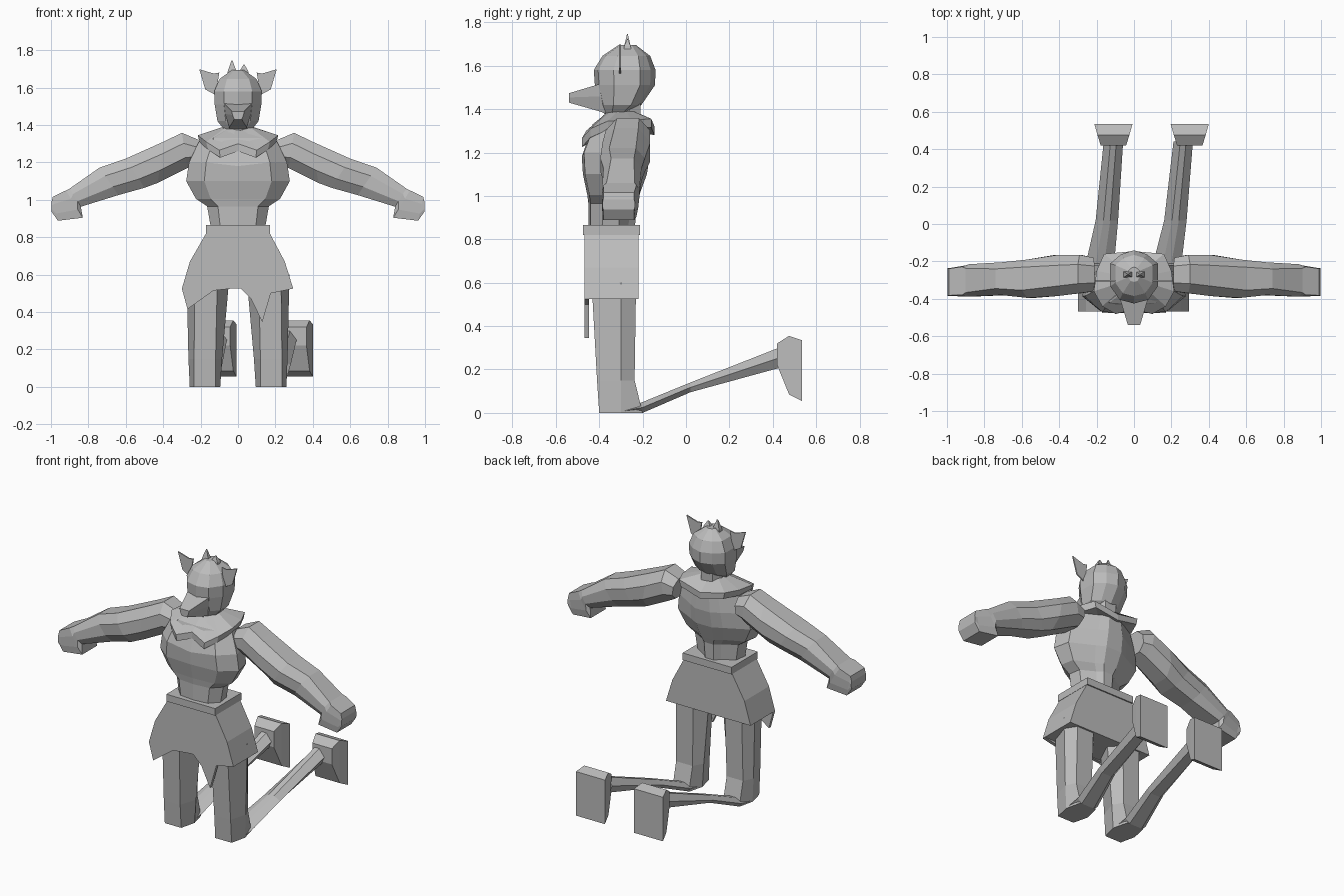
import bpy
import bmesh
from mathutils import Vector

cube = bpy.data.objects.get("Cube")
if cube:
    bpy.data.objects.remove(cube, do_unlink=True)

clay = bpy.data.materials.new("grey_clay")
clay.use_nodes = True
GREY = (0.5, 0.5, 0.5, 1)
clay.diffuse_color = GREY
clay.node_tree.nodes["Principled BSDF"].inputs["Base Color"].default_value = GREY


def loft(name, rings):
    """Skin a list of equal-sized point rings and cap both ends."""
    bm = bmesh.new()
    loops = [[bm.verts.new(p) for p in ring] for ring in rings]
    for a, b in zip(loops, loops[1:]):
        for i in range(len(a)):
            j = (i + 1) % len(a)
            bm.faces.new((a[i], a[j], b[j], b[i]))
    bm.faces.new(loops[0][::-1])
    bm.faces.new(loops[-1])
    bmesh.ops.recalc_face_normals(bm, faces=bm.faces)
    mesh = bpy.data.meshes.new(name)
    bm.to_mesh(mesh)
    bm.free()
    mesh.materials.append(clay)
    obj = bpy.data.objects.new(name, mesh)
    bpy.context.collection.objects.link(obj)
    return obj


def mirrored(half):
    """Close a front-to-back half outline across x = 0."""
    return half + [(-x, y, z) for x, y, z in half[-2:0:-1]]


def plate(name, outline, y0, y1):
    """Prism with an x-z outline, running from y0 to y1."""
    return loft(name, [[(x, y, z) for x, z in outline] for y in (y0, y1)])


def box_ring(cx, hx, y, z0, z1):
    return [(cx - hx, y, z0), (cx + hx, y, z0), (cx + hx, y, z1), (cx - hx, y, z1)]


# Torso: stacked sections with a raised strip down the back
def torso_ring(z, hx, front, back, dip=0.0):
    depth = back - front
    return mirrored([(0, front, z - dip), (hx * .65, front + .01, z),
                     (hx, front + depth * .3, z), (hx * .92, front + depth * .65, z),
                     (hx * .4, back - .03, z), (hx * .2, back, z), (0, back, z)])


loft("torso", [torso_ring(*s) for s in (
    (.85, .145, -.45, -.235), (.965, .165, -.45, -.23), (1.005, .225, -.455, -.215),
    (1.1, .277, -.475, -.18), (1.2, .262, -.48, -.165, .02),
    (1.33, .2, -.43, -.17), (1.37, .1, -.38, -.22))])

# Collar with a ragged rim
rim = mirrored([(0, -.46, 1.3), (.1, -.48, 1.265), (.17, -.44, 1.31), (.215, -.36, 1.345),
                (.2, -.25, 1.35), (.16, -.16, 1.355), (0, -.145, 1.32)])
centre = Vector((0, -.29, 0))


def scaled_rim(s, z):
    return [(p[0] * s, centre.y + (p[1] - centre.y) * s, z) for p in rim]


loft("collar", [scaled_rim(.36, 1.39), rim, [(x * .95, y, z - .04) for x, y, z in rim],
                scaled_rim(.36, 1.3)])

# Neck and head
loft("neck", [[(.06, -.34, z), (.07, -.26, z), (.04, -.21, z),
               (-.04, -.21, z), (-.07, -.26, z), (-.06, -.34, z)] for z in (1.34, 1.43)])


def head_ring(z, hx, front, back):
    depth = back - front
    return mirrored([(0, front, z), (hx * .6, front + depth * .07, z),
                     (hx, front + depth * .32, z), (hx, front + depth * .75, z),
                     (hx * .55, back - depth * .08, z), (0, back, z)])


loft("head", [head_ring(*s) for s in (
    (1.365, .065, -.37, -.29), (1.42, .11, -.395, -.205), (1.51, .125, -.42, -.143),
    (1.58, .127, -.425, -.14), (1.645, .1, -.385, -.165), (1.695, .03, -.31, -.23))])


def snout_ring(y, top, bottom, z0, z1):
    zm = z0 + (z1 - z0) * .55
    return [(-bottom, y, z0), (bottom, y, z0), (top * .9, y, zm),
            (top, y, z1), (-top, y, z1), (-top * .9, y, zm)]


loft("snout", [snout_ring(-.36, .08, .045, 1.375, 1.525),
               snout_ring(-.4, .075, .045, 1.39, 1.515),
               snout_ring(-.54, .033, .02, 1.43, 1.473)])

# Horns
for side, tip in ((-1, 1.745), (1, 1.722)):
    x = side * .032
    loft("horn", [[(x - w, -.29 + d, z), (x + w, -.29 + d, z),
                   (x + w, -.25 - d, z), (x - w, -.25 - d, z)]
                  for w, d, z in ((.03, 0, 1.64), (.022, .005, 1.69), (.003, .018, tip))])


# Arms: each section leans from a lower point to an upper point
def arm_ring(side, xt, zt, xb, zb, front, back, flat):
    mid, half = (front + back) / 2, (back - front) / 2
    ring = []
    for t, w in ((0, -flat), (0, flat), (.3, 1), (.7, 1),
                 (1, flat), (1, -flat), (.7, -1), (.3, -1)):
        ring.append((side * (xb + (xt - xb) * t), mid + half * w, zb + (zt - zb) * t))
    return ring


arm_sections = (
    (.21, 1.32, .23, 1.19, -.36, -.18, .5), (.3, 1.358, .27, 1.17, -.37, -.165, .5),
    (.395, 1.312, .43, 1.09, -.385, -.165, .5), (.6, 1.22, .5, 1.064, -.395, -.19, .6),
    (.74, 1.172, .64, 1.025, -.38, -.205, .6), (.9, 1.06, .84, .963, -.388, -.215, .75),
    (.92, 1.05, .83, .904, -.388, -.22, .9), (.99, 1.016, .963, .888, -.385, -.235, .95))
ear = [(.1, 1.68), (.13, 1.675), (.207, 1.698), (.175, 1.59), (.12, 1.56)]
for side, label in ((1, "left"), (-1, "right")):
    sections = [arm_ring(side, *s) for s in arm_sections]
    sections.append([(side * .998, p[1], .96 + (p[2] - .95) * .35) for p in sections[-1]])
    loft(label + "_arm", sections)
    plate(label + "_ear", [(side * x, z) for x, z in ear], -.308, -.3)

# Belt and skirt with a ragged front panel
plate("belt", [(-.172, .82), (.172, .82), (.172, .865), (-.172, .865)], -.475, -.212)
upper = [(.295, .525), (.25, .67), (.165, .83), (-.165, .83), (-.257, .67), (-.3, .525)]
plate("skirt", upper, -.462, -.22)
hem = [(-.27, .415), (-.13, .515), (.01, .53), (.07, .47), (.13, .345), (.175, .5)]
plate("skirt_front", upper + hem, -.467, -.447)


# Legs: kneeling thighs, shins running back, upright feet
def thigh_ring(side, z, inner, outer, face_in, face_out, front, back):
    return [(side * x, y, z) for x, y in (
        (face_in, front), (face_out, front), (outer, -.3),
        (face_out, back), (face_in, back), (inner, -.3))]


def shin_ring(cx, hx, y, z0, z1):
    zm = (z0 + z1) / 2
    return [(cx + hx * u, y, z) for u, z in (
        (-1, zm), (-.6, z0), (.6, z0), (1, zm), (.3, z1), (-.3, z1))]


for side, label, foot_x in ((1, "left", .298), (-1, "right", -.11)):
    loft(label + "_thigh", [
        thigh_ring(side, .6, .045, .275, .11, .23, -.435, -.23),
        thigh_ring(side, .15, .085, .265, .12, .235, -.41, -.237),
        thigh_ring(side, 0, .095, .258, .12, .235, -.4, -.2)])
    knee_x = side * .18
    shin_x = foot_x - .035 if side > 0 else foot_x
    loft(label + "_shin", [
        shin_ring(knee_x, .075, -.28, 0, .02),
        shin_ring(knee_x, .075, -.2, 0, .05),
        shin_ring((knee_x + shin_x) / 2, .06, .02, .095, .14),
        shin_ring(shin_x, .052, .44, .21, .305)])
    loft(label + "_foot", [
        box_ring(foot_x, .068, .42, .22, .32),
        box_ring(foot_x, .085, .475, .085, .355),
        box_ring(foot_x, .102, .535, .055, .335)])
